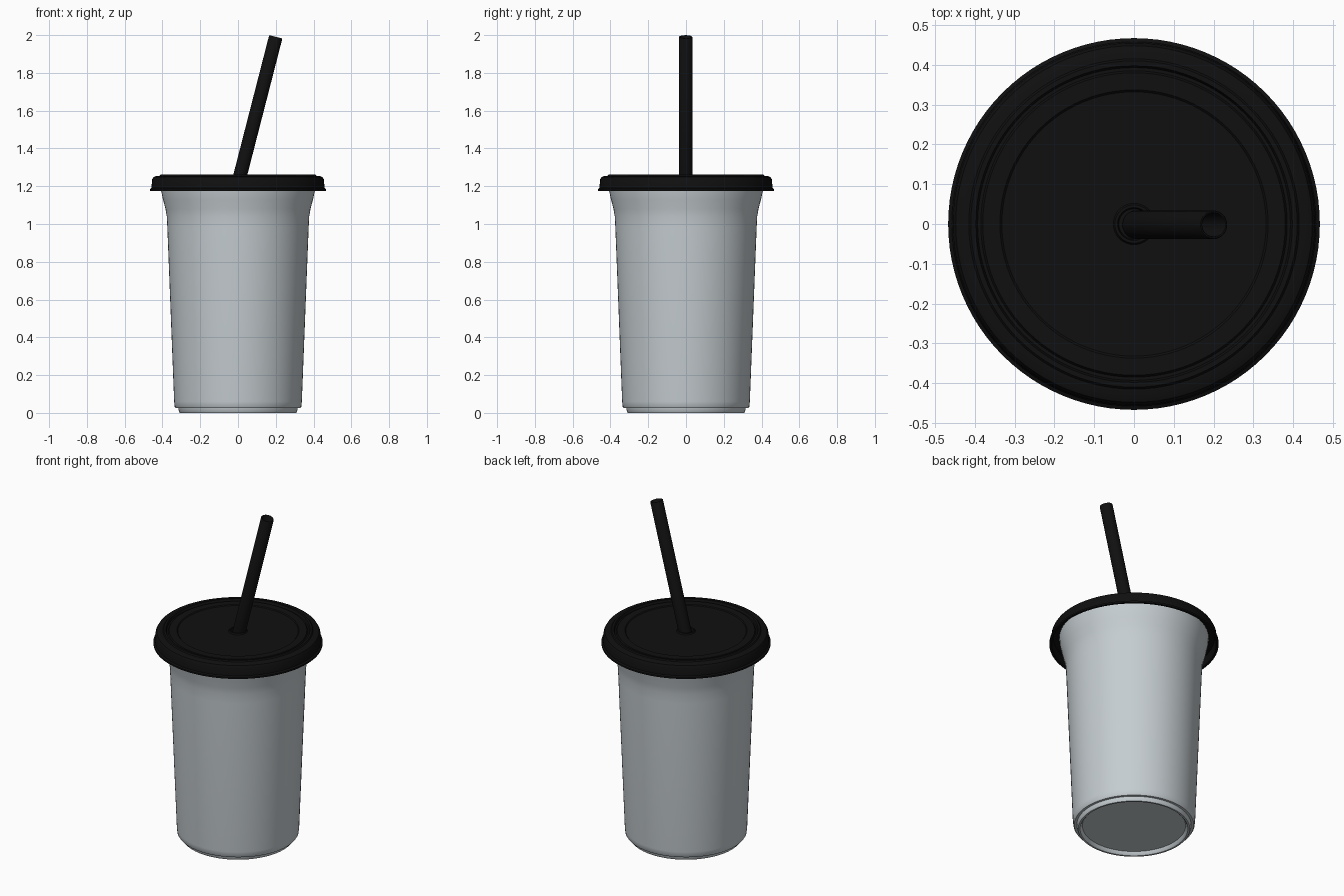
import bpy
import bmesh
import math
from mathutils import Vector

if "Cube" in bpy.data.objects:
    bpy.data.objects.remove(bpy.data.objects["Cube"], do_unlink=True)


def make_material(name, color, rough):
    mat = bpy.data.materials.new(name)
    mat.use_nodes = True
    mat.diffuse_color = color
    bsdf = mat.node_tree.nodes["Principled BSDF"]
    bsdf.inputs["Base Color"].default_value = color
    bsdf.inputs["Roughness"].default_value = rough
    return mat


def lathe(name, profile, mat, steps=96):
    """Spin a (radius, height) profile around z."""
    bm = bmesh.new()
    verts = [bm.verts.new((r, 0, z)) for r, z in profile]
    edges = [bm.edges.new(pair) for pair in zip(verts, verts[1:])]
    bmesh.ops.spin(bm, geom=verts + edges, cent=(0, 0, 0), axis=(0, 0, 1),
                   angle=math.tau, steps=steps)
    bmesh.ops.remove_doubles(bm, verts=bm.verts, dist=0.0005)
    bmesh.ops.recalc_face_normals(bm, faces=bm.faces)
    mesh = bpy.data.meshes.new(name)
    bm.to_mesh(mesh)
    bm.free()
    mesh.materials.append(mat)
    obj = bpy.data.objects.new(name, mesh)
    bpy.context.collection.objects.link(obj)
    bpy.ops.object.select_all(action="DESELECT")
    obj.select_set(True)
    bpy.context.view_layer.objects.active = obj
    bpy.ops.object.shade_smooth_by_angle(angle=math.radians(35))
    return obj


grey = make_material("pale grey plastic", (0.56, 0.61, 0.635, 1), 0.5)
black = make_material("black plastic", (0.005, 0.005, 0.005, 1), 0.5)

# Cup: recessed base, stepped foot, tapered wall, flared mouth, inner wall
lathe("cup", [
    (0, 0.02), (0.285, 0.02), (0.292, 0.005), (0.298, 0), (0.308, 0),
    (0.313, 0.008), (0.316, 0.025), (0.33, 0.025), (0.335, 0.032),
    (0.338, 0.06), (0.374, 0.98), (0.377, 1.04), (0.384, 1.08),
    (0.397, 1.13), (0.408, 1.18), (0.412, 1.22), (0.4, 1.22),
    (0.385, 1.13), (0.362, 1.04), (0.325, 0.06), (0, 0.04),
], grey)

# Lid: hollow skirt with flange, raised rim, shallow recess, straw collar
lathe("lid", [
    (0.42, 1.225), (0.445, 1.22), (0.451, 1.19), (0.454, 1.175),
    (0.467, 1.175), (0.467, 1.185), (0.458, 1.19), (0.455, 1.235),
    (0.448, 1.248), (0.436, 1.253), (0.415, 1.255), (0.41, 1.261),
    (0.398, 1.261), (0.393, 1.247), (0.385, 1.247), (0.38, 1.255),
    (0.337, 1.255), (0.332, 1.25), (0.052, 1.25), (0.048, 1.257),
    (0.041, 1.257), (0.038, 1.235), (0, 1.235), (0, 1.22), (0.42, 1.225),
], black)

# Straw: open tube leaning toward +x
base = Vector((0.006, -0.002, 1.236))
tip = Vector((0.2, -0.002, 1.991))
axis = tip - base
length = axis.length
straw = lathe("straw", [
    (0, 0), (0.036, 0), (0.036, length - 0.003), (0.034, length),
    (0.031, length), (0.029, length - 0.003), (0.029, 0.03), (0, 0.03),
], black, 32)
straw.location = base
straw.rotation_euler = axis.to_track_quat("Z", "Y").to_euler()
